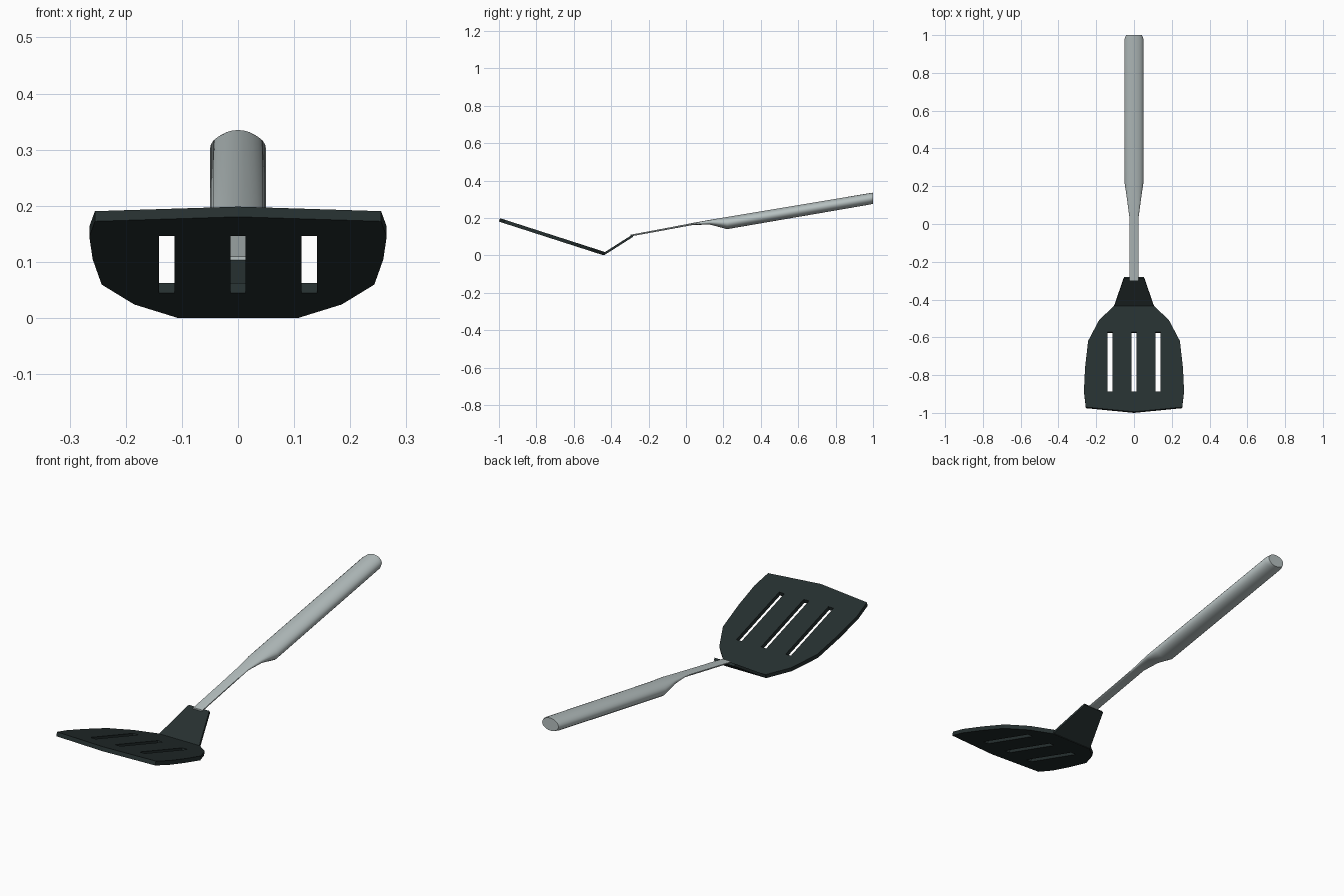
import bpy, bmesh, math

if "Cube" in bpy.data.objects:
    bpy.data.objects.remove(bpy.data.objects["Cube"])


def material(name, colour):
    m = bpy.data.materials.new(name)
    m.diffuse_color = (*colour, 1)
    m.use_nodes = True
    m.node_tree.nodes["Principled BSDF"].inputs["Base Color"].default_value = m.diffuse_color
    return m


steel = material("brushed_steel", (0.47, 0.53, 0.53))
nylon = material("dark_nylon", (0.019, 0.029, 0.029))


def finish(bm, name, mat):
    mesh = bpy.data.meshes.new(name)
    bm.to_mesh(mesh)
    bm.free()
    mesh.materials.append(mat)
    ob = bpy.data.objects.new(name, mesh)
    bpy.context.collection.objects.link(ob)
    return ob


def plate(name, loops, height, thickness):
    """Flat sheet from an outer loop plus hole loops, thickened upwards."""
    bm = bmesh.new()
    edges = []
    for loop in loops:
        vs = [bm.verts.new((x, y, height(y))) for x, y in loop]
        edges += [bm.edges.new((vs[i - 1], vs[i])) for i in range(len(vs))]
    bmesh.ops.triangle_fill(bm, edges=edges, use_beauty=True)
    bm.normal_update()
    for f in bm.faces:
        if f.normal.z < 0:
            f.normal_flip()
    ob = finish(bm, name, nylon)
    mod = ob.modifiers.new("thickness", "SOLIDIFY")
    mod.thickness = thickness
    mod.offset = 1
    return ob


# Slotted blade, tilted up towards the front
half = [(0.107, -0.44), (0.185, -0.515), (0.243, -0.625), (0.259, -0.765),
        (0.265, -0.89), (0.255, -0.975)]
outline = half + [(0, -1.0)] + [(-x, y) for x, y in reversed(half)]
slots = [[(x - 0.0135, -0.578), (x + 0.0135, -0.578),
          (x + 0.0135, -0.893), (x - 0.0135, -0.893)] for x in (-0.127, 0, 0.127)]
plate("blade", [outline] + slots, lambda y: (-0.44 - y) * 0.322, 0.019)

# Tapered neck rising to the handle
neck = [(0.107, -0.437), (0.053, -0.281), (-0.053, -0.281), (-0.107, -0.437)]
plate("neck", [neck], lambda y: 0.001 + (y + 0.437) * 0.635, 0.012)

# Handle: thin flat shank lofted into a thick oval grip
# (y, half width, bottom z, top z, roundness: 1 oval, lower is squarer)
rings = [(-0.298, 0.024, 0.101, 0.110, 0.5),
         (-0.10, 0.024, 0.137, 0.147, 0.5),
         (0.04, 0.025, 0.163, 0.174, 0.6),
         (0.13, 0.037, 0.164, 0.190, 0.8),
         (0.22, 0.050, 0.140, 0.205, 1),
         (0.98, 0.050, 0.271, 0.332, 1),
         (1.0, 0.042, 0.276, 0.335, 1)]
SIDES = 24


def power(v, p):
    return math.copysign(abs(v) ** p, v) if abs(v) > 1e-6 else 0.0


bm = bmesh.new()
loft = []
for y, w, z0, z1, p in rings:
    ring = []
    for i in range(SIDES):
        a = 2 * math.pi * i / SIDES
        ring.append(bm.verts.new((w * power(math.cos(a), p), y,
                                  (z0 + z1) / 2 + (z1 - z0) / 2 * power(math.sin(a), p))))
    loft.append(ring)
for a, b in zip(loft, loft[1:]):
    for i in range(SIDES):
        bm.faces.new((a[i - 1], a[i], b[i], b[i - 1]))
bm.faces.new(loft[0])
bm.faces.new(loft[-1])
bmesh.ops.recalc_face_normals(bm, faces=bm.faces[:])
handle = finish(bm, "handle", steel)
bpy.context.view_layer.objects.active = handle
handle.select_set(True)
bpy.ops.object.shade_smooth_by_angle(angle=math.radians(35))
